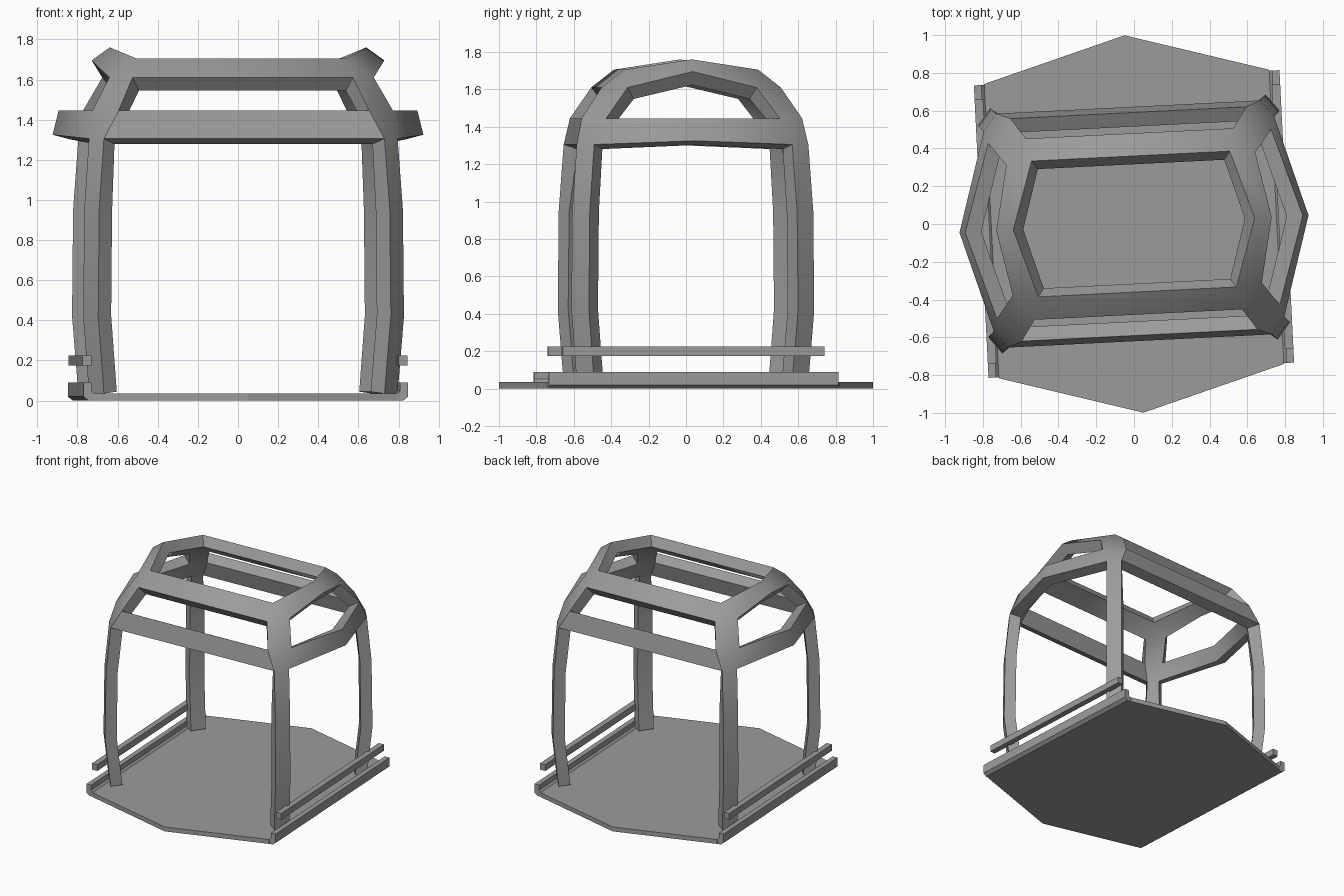
import bpy, bmesh, math

old = bpy.data.objects.get("Cube")
if old:
    bpy.data.objects.remove(old)

TURN = 0.05        # the whole cabin stands slightly turned about z
SHELL = 0.085      # depth of the frame bars

grey = bpy.data.materials.new("plain_grey")
grey.use_nodes = True
COLOR = (0.33, 0.33, 0.33, 1)
grey.diffuse_color = COLOR
grey.node_tree.nodes["Principled BSDF"].inputs["Base Color"].default_value = COLOR


def add_object(name, bm):
    bmesh.ops.recalc_face_normals(bm, faces=bm.faces)
    mesh = bpy.data.meshes.new(name)
    bm.to_mesh(mesh)
    bm.free()
    mesh.materials.append(grey)
    obj = bpy.data.objects.new(name, mesh)
    obj.rotation_euler.z = TURN
    bpy.context.collection.objects.link(obj)
    return obj


def prism(name, points, direction):
    """Extrude a closed outline along a direction."""
    bm = bmesh.new()
    face = bm.faces.new([bm.verts.new(p) for p in points])
    new = bmesh.ops.extrude_face_region(bm, geom=[face])["geom"]
    bmesh.ops.translate(bm, vec=direction,
                        verts=[v for v in new if isinstance(v, bmesh.types.BMVert)])
    return add_object(name, bm)


# Floor plate with pointed front and back
plate = [(0.755, 0.78), (0, 1), (-0.755, 0.78), (-0.755, -0.78), (0, -1), (0.755, -0.78)]
prism("floor", [(x, y, 0) for x, y in plate], (0, 0, 0.035))

# Turned-up floor edges and the guide rails above them
lip = [(0.755, 0), (0.785, 0), (0.81, 0.02), (0.81, 0.09),
       (0.77, 0.09), (0.77, 0.05), (0.755, 0.035)]
rail = [(0.765, 0.175), (0.81, 0.175), (0.81, 0.225), (0.765, 0.225)]
for side, s in (("left", 1), ("right", -1)):
    for part, outline, half in (("floor_lip", lip, 0.775), ("side_rail", rail, 0.70)):
        prism(f"{side}_{part}", [(s * x, -half, z) for x, z in outline], (0, 2 * half, 0))

# Frame: outer surface of one quarter, mirrored, then thickened inward
# Each level gives the corner post's side edge and front edge
levels = [((0.77, 0.53, 0.035), (0.70, 0.62, 0.035)),
          ((0.80, 0.56, 0.42), (0.73, 0.65, 0.42)),
          ((0.795, 0.555, 0.95), (0.725, 0.645, 0.95)),
          ((0.77, 0.53, 1.305), (0.70, 0.62, 1.305)),    # belt bottom
          ((0.75, 0.465, 1.445), (0.625, 0.59, 1.445)),  # belt top
          ((0.66, 0.345, 1.61), (0.55, 0.48, 1.61))]     # roof bar bottom
roof_corner = (0.525, 0.36, 1.705)
belt_tip = [(0.925, 0, 1.325), (0.895, 0, 1.445)]
roof_tip = [(0.73, 0, 1.695), (0.64, 0, 1.76)]


def middle(p):
    return (0, p[1], p[2])


faces = [(a, b, d, c) for (a, b), (c, d) in zip(levels, levels[1:])]
(belt_a, belt_b), (top_a, top_b), (roof_a, roof_b) = levels[3:]
faces += [
    (belt_b, middle(belt_b), middle(top_b), top_b),                      # front belt
    (belt_tip[0], belt_a, top_a, belt_tip[1]),                           # side belt
    (roof_b, middle(roof_b), middle(roof_corner), roof_corner),          # front roof bar
    (roof_tip[0], roof_a, roof_corner, roof_tip[1]),                     # side roof bar
    (roof_a, roof_b, roof_corner)]                                       # roof corner

bm = bmesh.new()
for sx in (1, -1):
    for sy in (1, -1):
        for face in faces:
            verts = [bm.verts.new((sx * x, sy * y, z)) for x, y, z in face]
            if sx * sy < 0:
                verts.reverse()
            bm.faces.new(verts)
bmesh.ops.remove_doubles(bm, verts=bm.verts, dist=0.001)
# Join the two halves of the straight front and back bars
seam = [e for e in bm.edges if all(abs(v.co.x) < 0.001 for v in e.verts)]
bmesh.ops.dissolve_edges(bm, edges=seam, use_verts=True)
bmesh.ops.recalc_face_normals(bm, faces=bm.faces)
post = max(bm.faces, key=lambda f: f.calc_center_median().x - f.calc_center_median().z)
if post.normal.x < 0:
    bmesh.ops.reverse_faces(bm, faces=bm.faces)
mesh = bpy.data.meshes.new("cabin_frame")
bm.to_mesh(mesh)
bm.free()
mesh.materials.append(grey)
frame = bpy.data.objects.new("cabin_frame", mesh)
frame.rotation_euler.z = TURN
bpy.context.collection.objects.link(frame)
thick = frame.modifiers.new("Thickness", "SOLIDIFY")
thick.thickness = SHELL
thick.offset = -1
thick.use_even_offset = True

# Bake the thickness, then smooth only the gentle bends
bpy.ops.object.select_all(action="DESELECT")
frame.select_set(True)
bpy.context.view_layer.objects.active = frame
bpy.ops.object.modifier_apply(modifier=thick.name)
bpy.ops.object.shade_smooth_by_angle(angle=math.radians(40))
